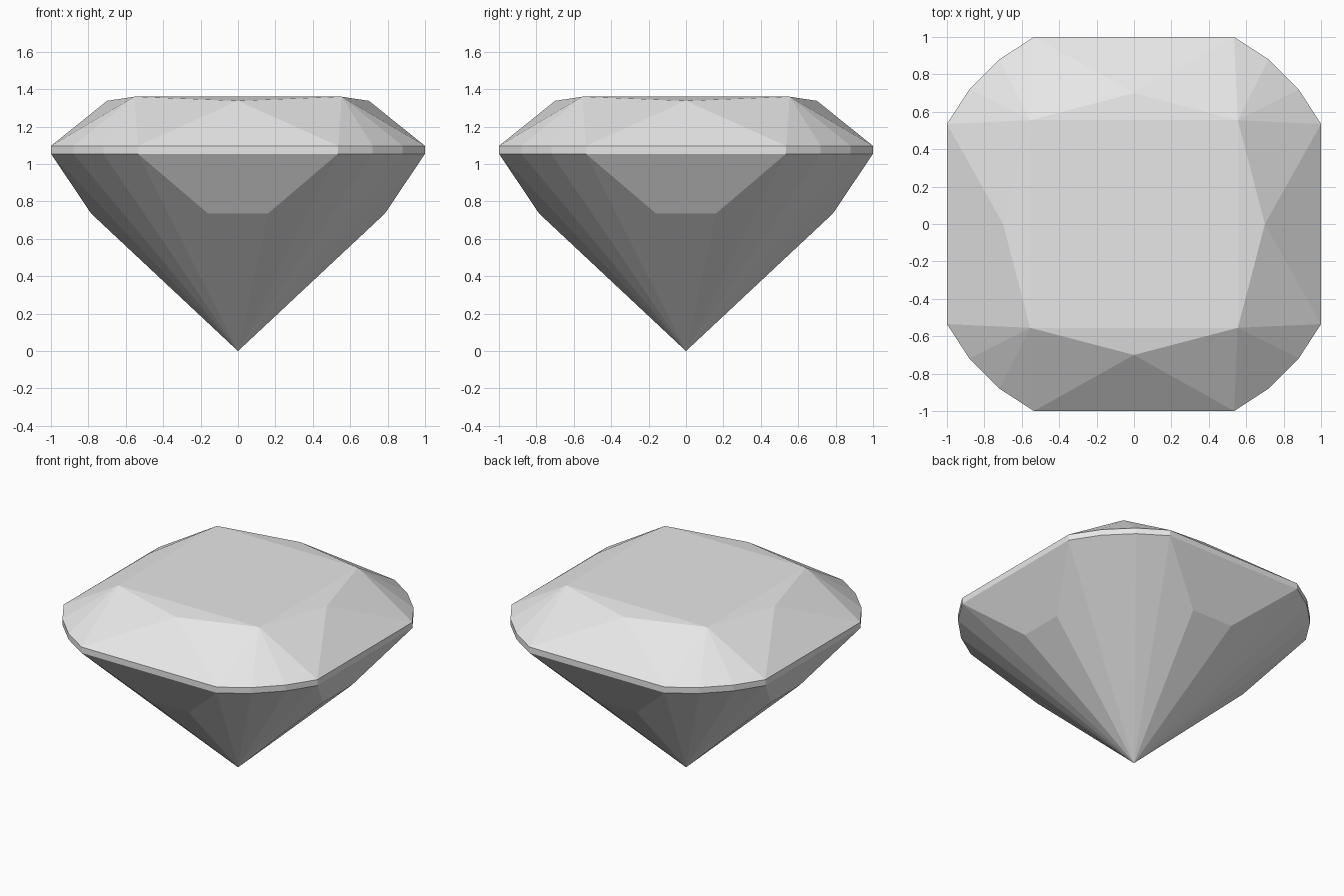
import bpy
import bmesh
from mathutils import Matrix, Vector

cube = bpy.data.objects.get("Cube")
if cube:
    bpy.data.objects.remove(cube, do_unlink=True)

# One pale grey for the whole stone
grey = bpy.data.materials.new("pale_grey")
grey.use_nodes = True
grey.diffuse_color = (0.8, 0.8, 0.8, 1)
grey.node_tree.nodes["Principled BSDF"].inputs["Base Color"].default_value = (0.8, 0.8, 0.8, 1)

GIRDLE_TOP, GIRDLE_LOW = 1.097, 1.055
INSIDE = Vector((0, 0, 0.9))
CULET = (0, 0, 0)

# Quarter of the girdle outline: the front flat, then the rounded corner
OUTLINE = [(-0.535, -1), (0.535, -1), (0.72, -0.88), (0.88, -0.72), (1, -0.535)]


def ring(z):
    return [(x, y, z) for x, y in OUTLINE]


def make_part(name, quarter, whole=()):
    """Repeat a quarter's facets four times around z, then add single facets."""
    bm = bmesh.new()

    def facet(points):
        face = bm.faces.new([bm.verts.new(p) for p in points])
        face.normal_update()
        if face.normal.dot(face.calc_center_median() - INSIDE) < 0:
            face.normal_flip()

    for turn in range(4):
        spin = Matrix.Rotation(turn * 1.5707963, 3, "Z")
        for points in quarter:
            facet([spin @ Vector(p) for p in points])
    for points in whole:
        facet(points)
    bmesh.ops.remove_doubles(bm, verts=bm.verts, dist=0.0005)
    mesh = bpy.data.meshes.new(name)
    bm.to_mesh(mesh)
    bm.free()
    mesh.materials.append(grey)
    bpy.context.collection.objects.link(bpy.data.objects.new(name, mesh))


# Crown: table, star facets, main facets and corner fans
T = 0.555
left, right, mid = (-T, -T, 1.36), (T, -T, 1.36), (0, -0.7, 1.338)
g = ring(GIRDLE_TOP)
crown = [(left, mid, right), (mid, g[0], g[1]), (mid, g[1], right), (mid, left, g[0])]
crown += [(right, a, b) for a, b in zip(g[1:], g[2:])]
table = [(-T, -T, 1.36), (T, -T, 1.36), (T, T, 1.36), (-T, T, 1.36)]
make_part("crown", crown, [table])

# Girdle: thin vertical band
low = ring(GIRDLE_LOW)
make_part("girdle", [(low[i], low[i + 1], g[i + 1], g[i]) for i in range(4)])

# Pavilion: side trapezoids, with long facets meeting at the point
a, b = (-0.16, -0.785, 0.735), (0.16, -0.785, 0.735)
pavilion = [(low[0], low[1], b, a), (a, b, CULET), (low[0], a, CULET), (b, low[1], CULET)]
pavilion += [(p, q, CULET) for p, q in zip(low[1:], low[2:])]
make_part("pavilion", pavilion)
